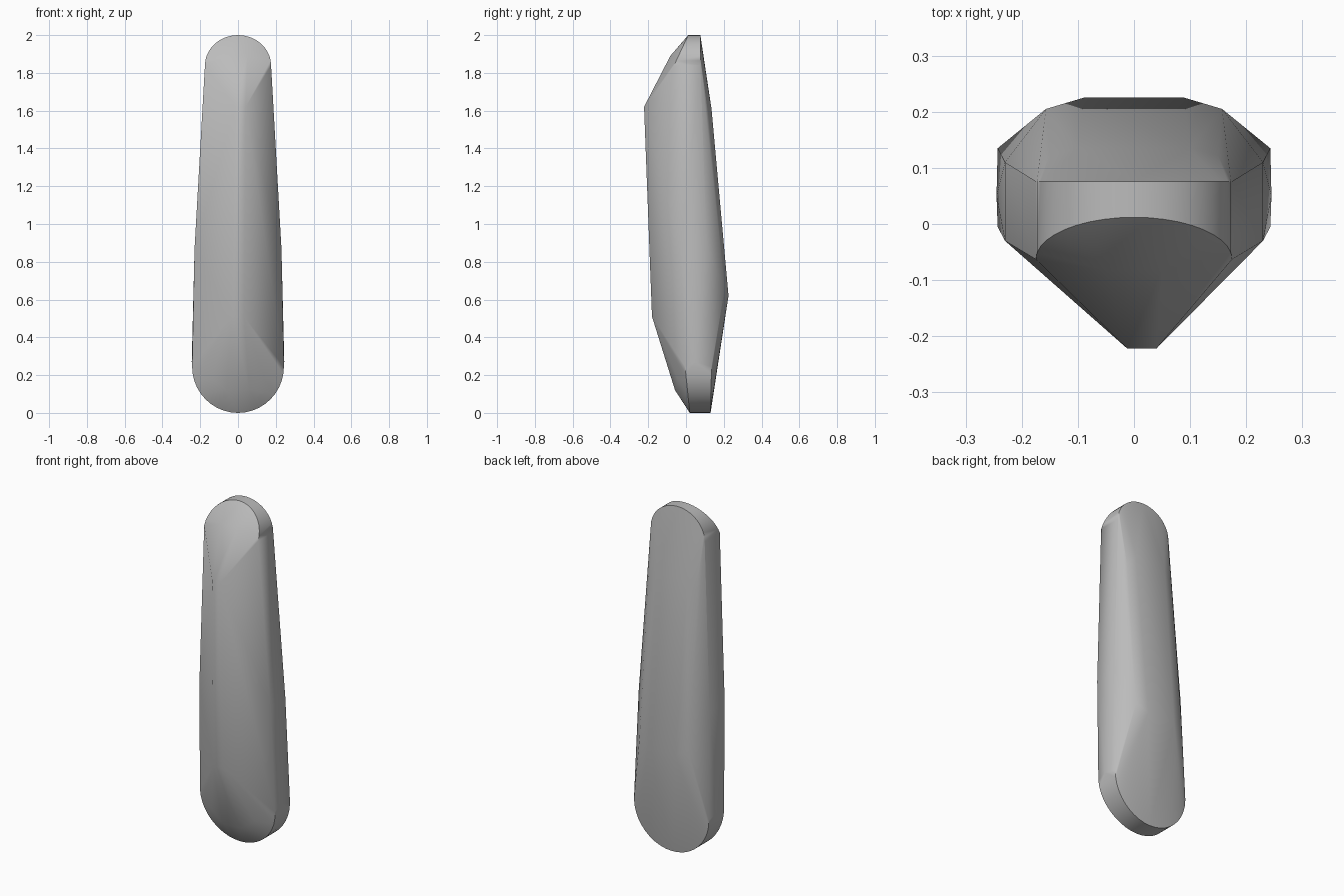
import bpy, bmesh, math

cube = bpy.data.objects.get("Cube")
if cube:
    bpy.data.objects.remove(cube)

mat = bpy.data.materials.new("plain grey")
mat.use_nodes = True
GREY = (0.5, 0.5, 0.5, 1)
mat.diffuse_color = GREY
mat.node_tree.nodes["Principled BSDF"].inputs["Base Color"].default_value = GREY

points = []


def pair(x, y, z):
    """Add a point and its mirror image."""
    points.extend([(x, y, z), (-x, y, z)])


# Rounded ends of the outline, as front and back rims of the side wall
STEPS = 10
for i in range(STEPS + 1):
    a = i / STEPS * math.pi / 2
    s, c = math.sin(a), math.cos(a)
    x, z = 0.175 * s, 1.84 + 0.16 * c
    pair(x, 0.012 - 0.075 * (1 - c), z)
    pair(x, 0.076, z)
    x, z = 0.243 * s, 0.245 * (1 - c)
    pair(x, 0.02 - 0.025 * (1 - c), z)
    pair(x, 0.13 + 0.005 * (1 - c), z)

# Slight bulge of the side walls
pair(0.23, -0.03, 0.87)
pair(0.23, 0.11, 0.87)
pair(0.245, 0.05, 0.27)

# Narrow front ridge
for x in (-0.012, 0.04):
    points.append((x, -0.222, 1.62))
for x in (-0.035, 0.032):
    points.append((x, -0.18, 0.51))

# Softened slopes of the front towards both ends
pair(0.05, -0.083, 1.89)
pair(0.06, -0.058, 0.12)
pair(0.14, -0.045, 0.18)

# Broad back with its highest line low down
pair(0.09, 0.225, 0.62)
pair(0.157, 0.205, 0.66)
pair(0.10, 0.135, 1.61)
pair(0.15, 0.122, 1.55)

mesh = bpy.data.meshes.new("faceted_bar")
bm = bmesh.new()
for p in points:
    bm.verts.new(p)
bmesh.ops.remove_doubles(bm, verts=bm.verts[:], dist=0.001)
hull = bmesh.ops.convex_hull(bm, input=bm.verts[:])
loose = [v for v in bm.verts if not v.link_faces]
bmesh.ops.delete(bm, geom=loose, context='VERTS')
bmesh.ops.recalc_face_normals(bm, faces=bm.faces[:])
bm.to_mesh(mesh)
bm.free()
mesh.materials.append(mat)

bar = bpy.data.objects.new("faceted_bar", mesh)
bpy.context.collection.objects.link(bar)
bpy.ops.object.select_all(action='DESELECT')
bar.select_set(True)
bpy.context.view_layer.objects.active = bar
bpy.ops.object.shade_smooth_by_angle(angle=math.radians(45))
